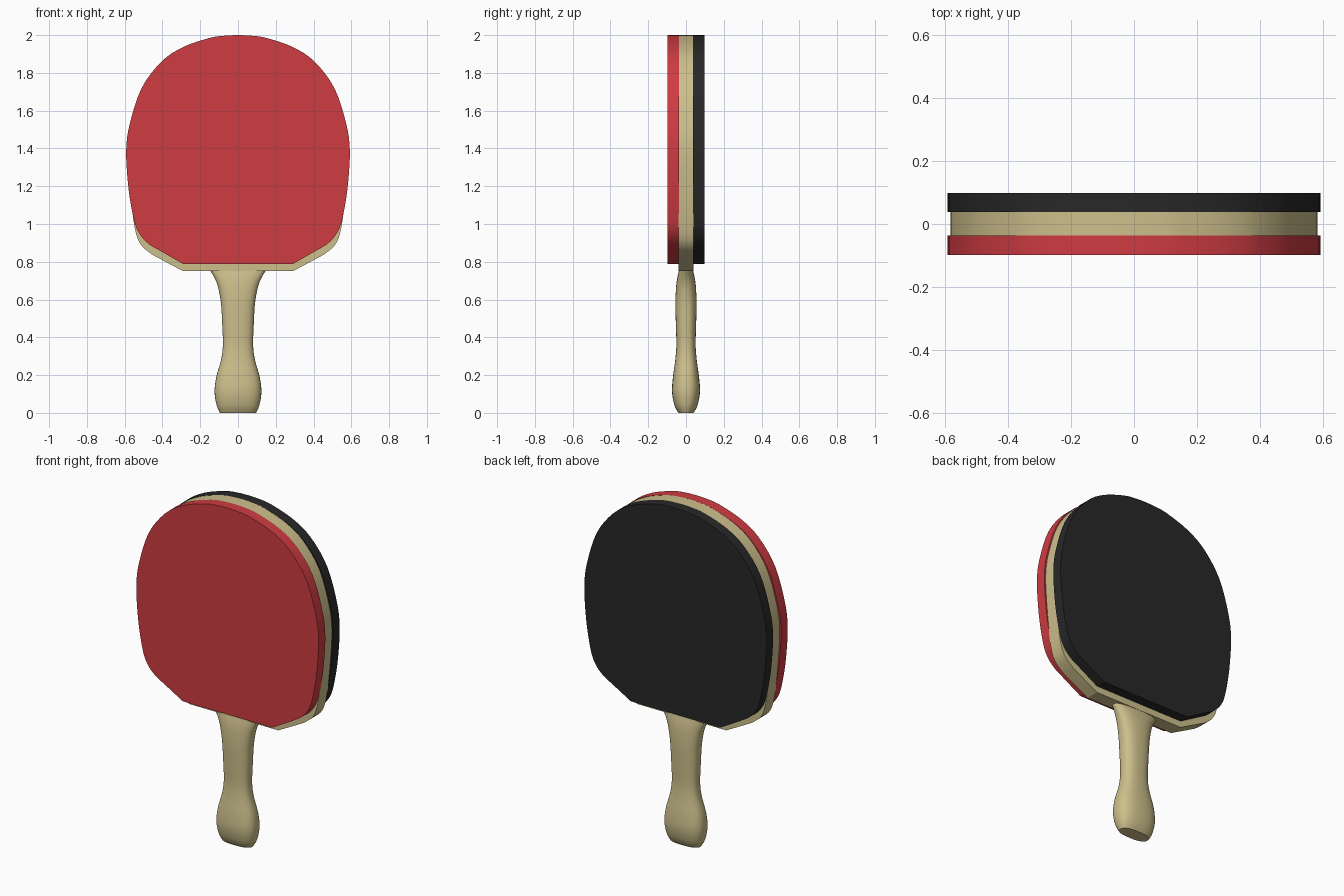
import bpy, bmesh, math

if "Cube" in bpy.data.objects:
    bpy.data.objects.remove(bpy.data.objects["Cube"])


def material(name, rgb):
    m = bpy.data.materials.new(name)
    m.diffuse_color = (*rgb, 1)
    m.use_nodes = True
    m.node_tree.nodes["Principled BSDF"].inputs["Base Color"].default_value = m.diffuse_color
    return m


WOOD = material("pale wood", (0.61, 0.52, 0.26))
RED = material("red rubber", (0.62, 0.045, 0.055))
BLACK = material("black rubber", (0.021, 0.021, 0.021))


def spline(pts, steps):
    """Catmull-Rom curve through the points."""
    p = [pts[0]] + list(pts) + [pts[-1]]
    out = []
    for i in range(1, len(p) - 2):
        for s in range(steps):
            t = s / steps
            out.append(tuple(0.5 * (2 * b + (c - a) * t + (2 * a - 5 * b + 4 * c - d) * t * t
                                    + (3 * b - a - 3 * c + d) * t ** 3)
                             for a, b, c, d in zip(*p[i - 1:i + 3])))
    return out + [tuple(pts[-1])]


def finish(name, bm, mat, angle):
    bmesh.ops.recalc_face_normals(bm, faces=bm.faces)
    mesh = bpy.data.meshes.new(name)
    bm.to_mesh(mesh)
    bm.free()
    mesh.materials.append(mat)
    obj = bpy.data.objects.new(name, mesh)
    bpy.context.collection.objects.link(obj)
    bpy.ops.object.select_all(action='DESELECT')
    obj.select_set(True)
    bpy.context.view_layer.objects.active = obj
    bpy.ops.object.shade_smooth_by_angle(angle=math.radians(angle))
    return obj


def slab(name, half, y0, y1, mat):
    """Mirror a half outline (bottom to top) and extrude it along y."""
    outline = half + [(-x, z) for x, z in reversed(half[:-1])]
    bm = bmesh.new()
    face = bm.faces.new([bm.verts.new((x, y0, z)) for x, z in outline])
    ext = bmesh.ops.extrude_face_region(bm, geom=[face])
    moved = [v for v in ext["geom"] if isinstance(v, bmesh.types.BMVert)]
    bmesh.ops.translate(bm, verts=moved, vec=(0, y1 - y0, 0))
    return finish(name, bm, mat, 25)


# Paddle head: wooden core between two rubber sheets
crown = [(0.592, 1.39), (0.573, 1.53), (0.51, 1.72), (0.405, 1.86),
         (0.29, 1.937), (0.15, 1.985), (0.07, 1.997), (0, 2.0)]
rubber = [(0.29, 0.788)] + spline(
    [(0.465, 0.888), (0.505, 0.925), (0.54, 0.985), (0.565, 1.09), (0.583, 1.22)] + crown, 4)
core = [(0.29, 0.75)] + spline(
    [(0.455, 0.838), (0.51, 0.885), (0.54, 0.95), (0.56, 1.07), (0.575, 1.22)]
    + [(min(x, x * 0.985), z) for x, z in crown], 4)
slab("blade_core", core, -0.0395, 0.0395, WOOD)
slab("front_rubber", rubber, -0.098, -0.036, RED)
slab("back_rubber", rubber, 0.038, 0.098, BLACK)

# Handle: rounded sections of (z, half width, half depth)
sections = spline([(0, 0.095, 0.04), (0.04, 0.113, 0.061), (0.11, 0.124, 0.074),
                   (0.19, 0.115, 0.069), (0.28, 0.09, 0.057), (0.36, 0.08, 0.051),
                   (0.48, 0.084, 0.054), (0.58, 0.09, 0.056), (0.66, 0.104, 0.053),
                   (0.71, 0.122, 0.047), (0.755, 0.148, 0.037)], 4)
SIDES = 40
bm = bmesh.new()
rings = []
for z, w, d in sections:
    ring = []
    for i in range(SIDES):
        c, s = math.cos(2 * math.pi * i / SIDES), math.sin(2 * math.pi * i / SIDES)
        ring.append(bm.verts.new((w * math.copysign(abs(c) ** 0.8, c),
                                  d * math.copysign(abs(s) ** 0.8, s), z)))
    rings.append(ring)
for a, b in zip(rings, rings[1:]):
    for i in range(SIDES):
        j = (i + 1) % SIDES
        bm.faces.new((a[i], a[j], b[j], b[i]))
bm.faces.new(rings[0])
bm.faces.new(rings[-1])
finish("handle", bm, WOOD, 40)
